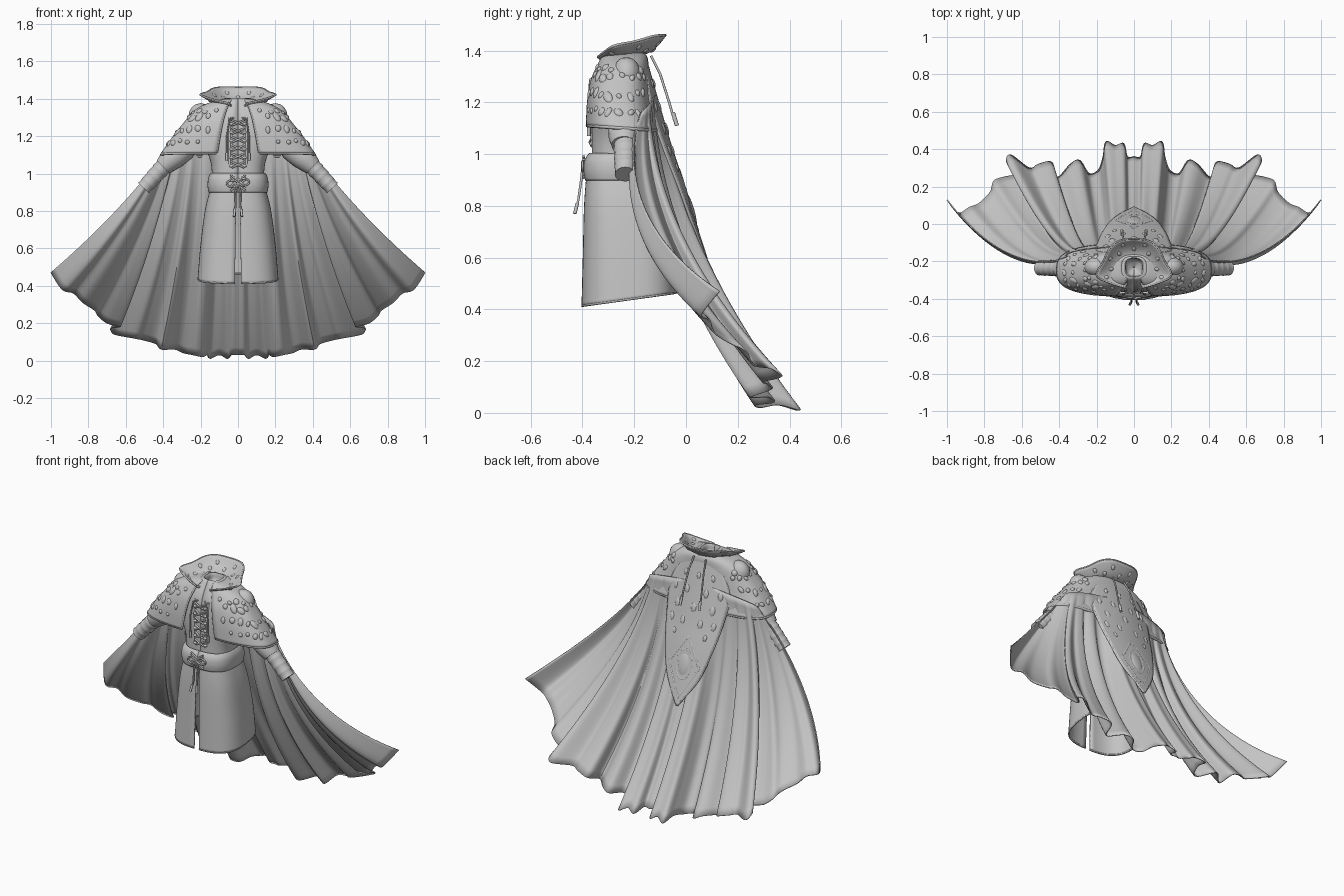
import bpy, bmesh, math, random
from mathutils import Vector, Matrix

if "Cube" in bpy.data.objects:
    bpy.data.objects.remove(bpy.data.objects["Cube"])
rng = random.Random(4)

cloth = bpy.data.materials.new("plain_grey")
cloth.use_nodes = True
cloth.diffuse_color = (0.55, 0.55, 0.55, 1)
cloth.node_tree.nodes["Principled BSDF"].inputs["Base Color"].default_value = (0.55, 0.55, 0.55, 1)


def add(name, mesh):
    obj = bpy.data.objects.new(name, mesh)
    bpy.context.collection.objects.link(obj)
    mesh.materials.clear()
    mesh.materials.append(cloth)
    return obj


def sheet(name, f, nu, nv, thick=0.008):
    """Grid of cloth from f(u, v), both 0 to 1."""
    verts = [f(i / nu, j / nv) for j in range(nv + 1) for i in range(nu + 1)]
    w = nu + 1
    faces = [(j * w + i, j * w + i + 1, (j + 1) * w + i + 1, (j + 1) * w + i)
             for j in range(nv) for i in range(nu)]
    mesh = bpy.data.meshes.new(name)
    mesh.from_pydata(verts, [], faces)
    mesh.shade_smooth()
    obj = add(name, mesh)
    mod = obj.modifiers.new("thickness", 'SOLIDIFY')
    mod.thickness = thick
    mod.offset = 0
    bpy.context.view_layer.objects.active = obj
    obj.select_set(True)
    bpy.ops.object.shade_smooth_by_angle(angle=math.radians(50))
    obj.select_set(False)


def tube(name, pts, r, cyclic=False, radii=None, sides=2):
    """Round cord along points."""
    cu = bpy.data.curves.new(name, 'CURVE')
    cu.dimensions = '3D'
    cu.bevel_depth = r
    cu.bevel_resolution = sides
    cu.use_fill_caps = True
    sp = cu.splines.new('POLY')
    sp.points.add(len(pts) - 1)
    for k, (sp_pt, p) in enumerate(zip(sp.points, pts)):
        sp_pt.co = (*p, 1)
        sp_pt.radius = radii[k] if radii else 1
    sp.use_cyclic_u = cyclic
    sp.use_smooth = True
    add(name, cu)


def spline(pts, t):
    """Smooth curve through points, t from 0 to 1."""
    s = min(max(t, 0), 1) * (len(pts) - 1)
    i = min(int(s), len(pts) - 2)
    k = s - i
    a, b, c, d = (Vector(pts[min(max(i + o, 0), len(pts) - 1)]) for o in (-1, 0, 1, 2))
    return b + 0.5 * k * (c - a + k * (2 * a - 5 * b + 4 * c - d + k * (3 * (b - c) + d - a)))


def mirrored(half):
    """Points for both sides, from the right to the left."""
    return [(-x, y, z) for x, y, z in half[:0:-1]] + half


def garment(rows, gap_top=0, gap_low=0, tilt=0):
    """Body wrap from rows of (z, half width, front y, back y), parted at the front."""
    def f(u, t):
        z, rx, yf, yb = spline(rows, t)
        gap = gap_top + (gap_low - gap_top) * t
        g = math.asin(min(1, gap / rx) ** 1.43)
        a = g + u * (math.tau - 2 * g)
        s, c = math.sin(a), math.cos(a)
        x = rx * math.copysign(abs(s) ** 0.7, s)
        y = (yf + yb) / 2 + (yf - yb) / 2 * math.copysign(abs(c) ** 0.7, c)
        return Vector((x, y, z + tilt * t * (y - yf)))
    return f


# Unit ball shared by all studs
ball = bpy.data.meshes.new("stud")
bm = bmesh.new()
bmesh.ops.create_uvsphere(bm, u_segments=14, v_segments=8, radius=1)
bm.to_mesh(ball)
bm.free()
ball.shade_smooth()


def stud(name, f, u, v, sx, sy, sz=0.012, turn=0.0):
    """Oval stud lying on surface f."""
    p = f(u, v)
    du, dv = f(u + 0.01, v) - f(u - 0.01, v), f(u, v - 0.01) - f(u, v + 0.01)
    n = du.cross(dv).normalized()
    up = (dv - n * dv.dot(n)).normalized()
    m = Matrix((up.cross(n), up, n)).transposed().to_4x4()
    add(name, ball).matrix_world = (Matrix.Translation(p) @ m @ Matrix.Rotation(turn, 4, 'Z')
                                    @ Matrix.Diagonal((sx, sy, sz, 1)))


# Long cape: pleated hem swept up to the shoulders
hem = mirrored([(0, .36, .03), (.035, .36, .03), (.055, .43, .01), (.1, .42, .03), (.15, .44, .01),
                (.165, .36, .03), (.19, .29, .02), (.24, .27, .03), (.29, .34, .04), (.34, .32, .06),
                (.41, .25, .06), (.44, .33, .09), (.51, .32, .11), (.56, .3, .12), (.66, .37, .14),
                (.68, .33, .17), (.63, .27, .18), (.7, .25, .2), (.75, .23, .24), (.77, .17, .27),
                (.83, .11, .31), (.88, .09, .36), (.94, .06, .38), (1, .13, .47)])


def cape(u, v):
    s = 2 * u - 1
    a = s * math.radians(95)
    top = Vector((.36 * math.sin(a), -.17 + .05 * math.cos(a), 1.24 - .08 * abs(s)))
    low = spline(hem, u)
    mid = (top + low) / 2 + Vector((-.08 * s, -.17 - .1 * abs(s), 0))
    p = top * (1 - v) ** 2 + mid * 2 * v * (1 - v) + low * v * v
    p.y += (.01 * math.sin(38 * s) - .2 * v * v * abs(s) ** 10) * v * (1 - v)
    return p


sheet("cape", cape, 276, 30, 0.006)

# Tunic with an inner neck, belt and parted skirt
torso = garment([(.93, .135, -.36, -.12), (1.05, .14, -.36, -.13), (1.18, .18, -.36, -.15),
                 (1.3, .18, -.345, -.16), (1.37, .11, -.31, -.17), (1.4, .052, -.285, -.18),
                 (1.36, .042, -.275, -.19), (1.33, .004, -.235, -.23)])
sheet("tunic", torso, 64, 32)
skirt = garment([(.93, .14, -.38, -.11), (.8, .172, -.39, -.08), (.6, .197, -.395, -.05),
                 (.41, .212, -.4, -.04)], .008, .017, .14)
sheet("skirt", skirt, 80, 20)
belt = garment([(1, .14, -.37, -.11), (.975, .153, -.386, -.1), (.935, .157, -.39, -.095),
                (.9, .152, -.384, -.1)])
sheet("belt", belt, 64, 10, 0.012)
tube("skirt_hem", [skirt(i / 60, .985) for i in range(61)], .005)

# Shoulder mantle parted at the front, with rolled edges
mantle = garment([(1.395, .065, -.29, -.175), (1.375, .15, -.32, -.155), (1.335, .23, -.342, -.15),
                  (1.28, .28, -.365, -.145), (1.2, .345, -.378, -.135), (1.11, .41, -.382, -.11)],
                 .035, .115, -.07)
sheet("mantle", mantle, 96, 24, 0.012)
tube("mantle_hem", [mantle(i / 90, 1) for i in range(91)], .007)
tube("mantle_seam", [mantle(i / 90, .63) for i in range(91)], .005)
for u in (0, 1):
    tube("mantle_front_edge", [mantle(u, j / 20) for j in range(21)], .006)
for row, (v, count) in enumerate(((.42, 7), (.54, 8), (.72, 9), (.87, 10))):
    for i in range(count):
        u = .035 + .36 * (i + (row % 2) * .5) / count
        size = rng.uniform(.011, .019)
        long = size * rng.uniform(1, 1.8)
        turn = rng.uniform(-.7, .7)
        shift = rng.uniform(-.03, .03)
        for uu, t in ((u, turn), (1 - u, -turn)):
            stud("mantle_stud", mantle, uu, v + shift, size, long, .013, t)

# Pointed back panel with diamond and oval
panel_rows = [(1.36, .11, -.155), (1.2, .195, -.11), (1.03, .185, -.06), (.88, .155, -.01),
              (.72, .105, .038), (.56, .002, .087)]


def panel(u, v):
    z, w, y = spline(panel_rows, v)
    x = (1 - 2 * u) * w
    return Vector((x, y - .8 * x * x, z))


def panel_at(x, z):
    v = next(k / 400 for k in range(401) if spline(panel_rows, k / 400)[0] <= z + .001)
    return panel(.5 - x / spline(panel_rows, v)[1] / 2, v)


sheet("back_panel", panel, 24, 40, 0.012)
for u in (0, 1):
    tube("back_panel_edge", [panel(u, j / 40) for j in range(41)], .006)
corners = [(0, .94), (.1, .78), (0, .6), (-.1, .78), (0, .94)]
rim = [panel_at(a[0] + (b[0] - a[0]) * k / 8, a[1] + (b[1] - a[1]) * k / 8)
       for a, b in zip(corners, corners[1:]) for k in range(8)]
tube("diamond_rim", rim, .008, True)
ring = [panel_at(.047 * math.cos(k * math.tau / 32), .785 + .082 * math.sin(k * math.tau / 32))
        for k in range(32)]
tube("oval_rim", ring, .008, True)
stud("oval_centre", panel, .5, .72, .038, .07, .013)
for v, offsets, size in ((.12, (0, .28), .016), (.22, (.16, .38), .02), (.32, (0, .3), .023),
                         (.42, (.16, .38), .02), (.51, (.3,), .015)):
    for o in offsets:
        for s in ((-1, 1) if o else (1,)):
            stud("panel_stud", panel, .5 + s * o, v, size * .85, size * 1.4)

# Flared standing collar: open at the throat, pointed at the sides
collar_rim = mirrored([(0, -.08, 1.46), (.08, -.09, 1.46), (.13, -.13, 1.455), (.165, -.2, 1.435),
                       (.2, -.275, 1.42), (.13, -.315, 1.395), (.045, -.34, 1.375)])


def collar(u, t):
    a = .35 + (1 - u) * (math.tau - .7)
    inner = Vector((.055 * math.sin(a), -.235 - .055 * math.cos(a), 1.385))
    p = inner.lerp(spline(collar_rim, u), t)
    p.z -= .018 * math.sin(math.pi * t)
    return p


sheet("collar", collar, 72, 10, 0.009)
tube("collar_edge", [collar(i / 72, 1) for i in range(73)], .005)
for i in range(13):
    stud("collar_stud", collar, .06 + .88 * i / 12, .75 if i % 2 else .5, .012, .016, .01)

for s in (-1, 1):
    # Shoulder cap, sleeve and wrapped cuff
    cap = add("shoulder_cap", ball)
    cap.location = (s * .2, -.23, 1.308)
    cap.scale = (.066, .055, .068)
    tube("sleeve", [(s * x, y, z) for x, y, z in ((.22, -.22, 1.22), (.29, -.225, 1.13), (.34, -.235, 1.09),
         (.37, -.24, 1.065), (.4, -.24, 1.035))], .06, radii=(.9, 1.1, 1.1, 1, .8), sides=6)
    n = 24
    tube("cuff", [(s * (.385 + .12 * k / n), -.235, 1.052 - .13 * k / n) for k in range(n + 1)], .042,
         radii=[1.06 - .14 * k / n + (.05 if k % 6 < 2 else 0) for k in range(n + 1)], sides=6)
    # Front placket edge and hanging cords
    tube("placket_edge", [(s * .045, torso(0, t / 14).y - .002, torso(0, t / 14).z) for t in range(2, 7)], .006)
    tube("front_cord", [(s * .02, -.35, 1.3), (s * .045, -.37, 1.29), (s * .06, -.378, 1.2), (s * .06, -.376, 1.08)], .004)
    tube("front_cord_end", [(s * .06, -.376, 1.11), (s * .06, -.376, 1.07)], .007)
    tube("back_cord", [(s * .04, -.135, 1.38), (s * .05, -.1, 1.31), (s * .06, -.065, 1.2), (s * .065, -.045, 1.13)], .005)
    tube("back_cord_end", [(s * .062, -.05, 1.16), (s * .065, -.035, 1.11)], .008)
    # Belt bow: loops and tails
    loop = [(s * (.03 - .03 * math.cos(k * math.tau / 16)), -.4, .95 + s * .004
             + .018 * math.sin(k * math.tau / 16)) for k in range(16)]
    tube("belt_bow", loop, .005, True)
    tube("belt_tail", [(0, -.4, .95), (s * .015, -.405, .9), (s * .012, -.415, .83), (s * .02, -.425, .78)], .005)
    tube("belt_tail_end", [(s * .016, -.42, .81), (s * .022, -.43, .77)], .007)
    for k in range(3):
        tube("belt_lace", [(-.04, -.395, .95 + s * .03 + k * .012 - .012), (.04, -.395, .95 - s * .03 + k * .012 - .012)], .005)
    # Crossed chest lacing with small toggles
    for k in range(6):
        z = 1.03 + k * .045
        tube("chest_lace", [(-s * .035, -.364, z), (0, -.372, z + .016), (s * .035, -.364, z + .032)], .005)
        toggle = add("chest_toggle", ball)
        toggle.location = (s * .035, -.366, z + .01)
        toggle.scale = (.011, .008, .008)
